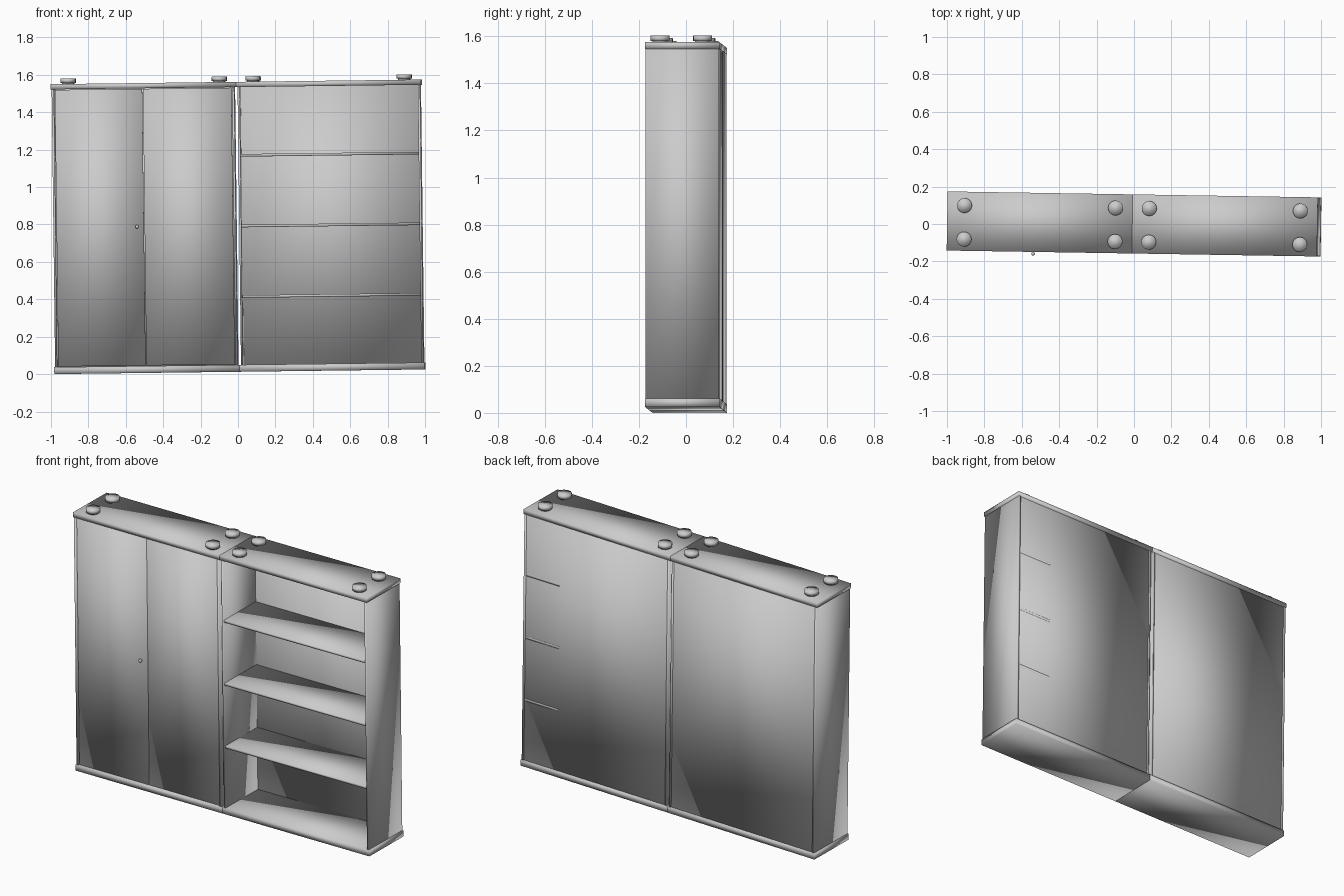
import bpy
import bmesh
from mathutils import Matrix, Vector

cube = bpy.data.objects.get("Cube")
if cube:
    bpy.data.objects.remove(cube, do_unlink=True)

# Single grey finish
grey = bpy.data.materials.new("plain grey")
grey.use_nodes = True
colour = (0.6, 0.6, 0.6, 1)
grey.diffuse_color = colour
grey.node_tree.nodes["Principled BSDF"].inputs["Base Color"].default_value = colour

# The whole unit leans and turns very slightly
LEAN = (Matrix.Translation((0.01, 0, 0.0125))
        @ Matrix.Rotation(-0.016, 4, "Z") @ Matrix.Rotation(-0.0125, 4, "Y"))

HALF_W, HALF_D, HEIGHT = 0.99, 0.158, 1.55
BASE, LID = 0.037, 1.522


def finish(name, bm):
    """Soft shading runs over every edge, as on a cushioned block."""
    bm.transform(LEAN)
    mesh = bpy.data.meshes.new(name)
    bm.to_mesh(mesh)
    bm.free()
    mesh.materials.append(grey)
    mesh.shade_smooth()
    obj = bpy.data.objects.new(name, mesh)
    bpy.context.collection.objects.link(obj)


def box(name, xs, ys, zs, turn=0):
    bm = bmesh.new()
    low, high = (Vector(p) for p in zip(xs, ys, zs))
    place = (Matrix.Translation((low + high) / 2) @ Matrix.Rotation(turn, 4, "Z")
             @ Matrix.Diagonal((*(high - low), 1)))
    bmesh.ops.create_cube(bm, size=1, matrix=place)
    finish(name, bm)


def disc(bm, radius, x, y, z0, z1):
    bmesh.ops.create_cone(bm, cap_ends=True, segments=16, radius1=radius, radius2=radius,
                          depth=z1 - z0, matrix=Matrix.Translation((x, y, (z0 + z1) / 2)))


# Two matching carcasses side by side
for side, s in (("right", -1), ("left", 1)):
    def span(a, b):
        return sorted((s * a, s * b))

    full = (-HALF_D, HALF_D)
    box(side + "_bottom_board", span(0, HALF_W), full, (0, BASE))
    box(side + "_top_board", span(0, HALF_W), full, (LID, HEIGHT))
    panel_y = (-0.156, 0.156)
    box(side + "_outer_wall", span(0.973, 0.985), panel_y, (BASE, LID))
    box(side + "_inner_wall", span(0.009, 0.02), panel_y, (BASE, LID))
    box(side + "_back_panel", span(0.02, 0.973), (0.144, 0.152), (BASE, LID))

    # Round pegs on the top board
    for x in (0.09, 0.898):
        for end, y in (("front", -0.096), ("back", 0.084)):
            bm = bmesh.new()
            disc(bm, 0.032, s * x, y, HEIGHT, 1.558)
            disc(bm, 0.04, s * x, y, 1.556, 1.579)
            where = "inner" if x < 0.5 else "outer"
            finish(f"{side}_{where}_{end}_peg", bm)

# Pair of doors on the closed carcass
door_y = (-0.153, -0.141)
box("outer_door", (-0.968, -0.501), door_y, (BASE + 0.003, LID - 0.003))
box("inner_door", (-0.497, -0.024), door_y, (BASE + 0.003, LID - 0.003))

# Small round door knob
bm = bmesh.new()
bmesh.ops.create_uvsphere(bm, u_segments=12, v_segments=8, radius=0.01,
                          matrix=Matrix.Translation((-0.537, -0.168, 0.782)))
finish("door_knob", bm)

# Shelves in the open carcass, set a touch askew so they just pierce the back
for i, z in enumerate((0.395, 0.772, 1.15)):
    box(f"shelf_{i + 1}", (0.02, 0.973), (-0.15, 0.1505), (z, z + 0.014), turn=0.006)
